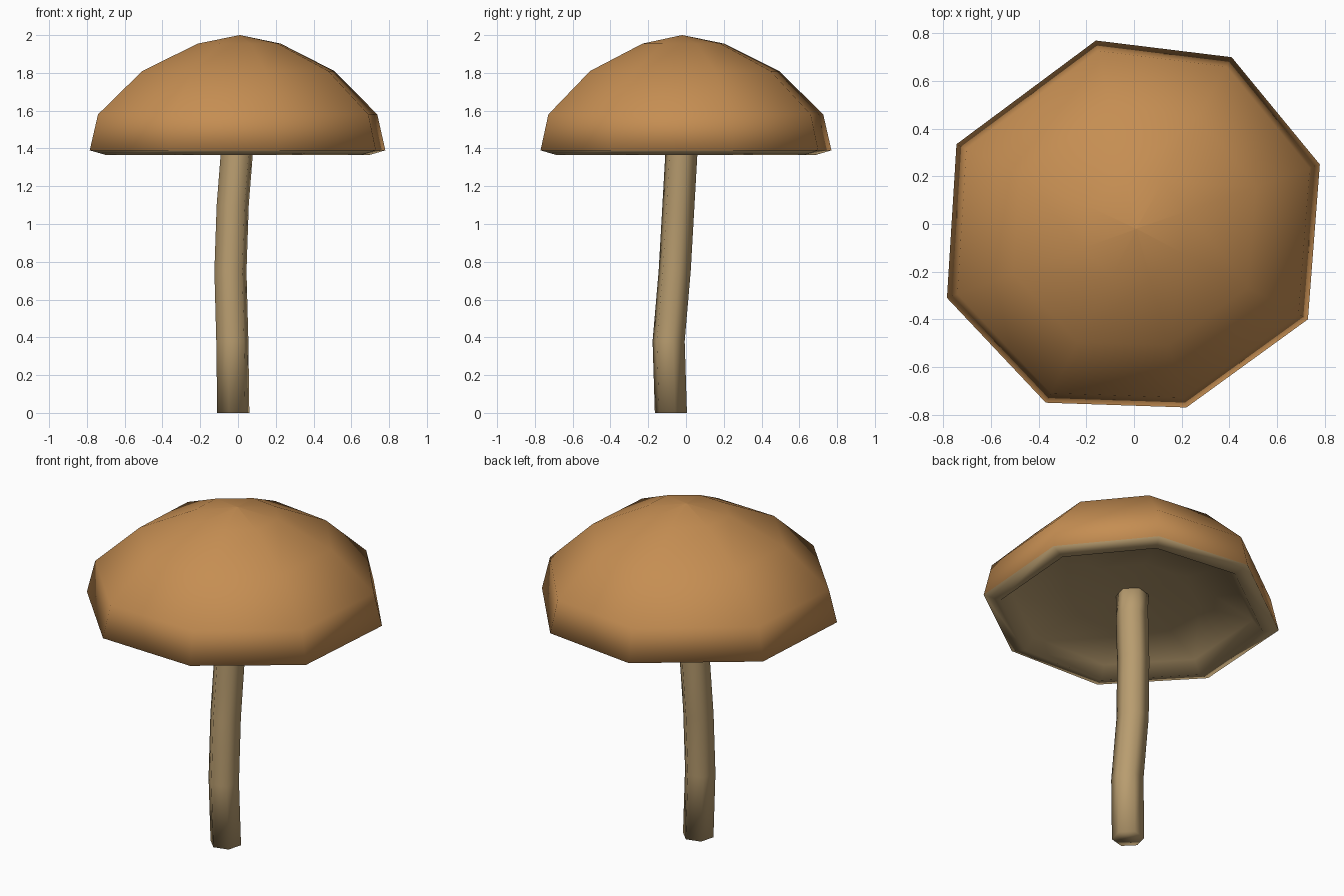
import bpy
import bmesh
import math

cube = bpy.data.objects.get("Cube")
if cube:
    bpy.data.objects.remove(cube)


def material(name, colour):
    m = bpy.data.materials.new(name)
    m.use_nodes = True
    m.diffuse_color = (*colour, 1)
    m.node_tree.nodes["Principled BSDF"].inputs["Base Color"].default_value = (*colour, 1)
    return m


cap_brown = material("cap orange brown", (0.56, 0.27, 0.085))
stem_tan = material("stem tan", (0.48, 0.335, 0.16))


def loft(name, rings, materials, split=None):
    """Bridge equal rings of points, close both ends; rings below split use the first material."""
    bm = bmesh.new()
    loops = [[bm.verts.new(p) for p in ring] for ring in rings]
    n = len(loops[0])
    for k, (low, high) in enumerate(zip(loops, loops[1:])):
        for i in range(n):
            j = (i + 1) % n
            f = bm.faces.new((low[i], low[j], high[j], high[i]))
            f.material_index = 0 if split is None or k < split else 1
    bm.faces.new(loops[0][::-1])
    top = bm.faces.new(loops[-1])
    top.material_index = len(materials) - 1
    bmesh.ops.remove_doubles(bm, verts=bm.verts, dist=0.0001)
    bmesh.ops.recalc_face_normals(bm, faces=bm.faces)
    for f in bm.faces:
        f.smooth = True
    mesh = bpy.data.meshes.new(name)
    bm.to_mesh(mesh)
    bm.free()
    for m in materials:
        mesh.materials.append(m)
    obj = bpy.data.objects.new(name, mesh)
    bpy.context.collection.objects.link(obj)
    return obj


# Cap: uneven octagon swept through a profile from the hollow underside to the crown
outline = [(-0.16, 0.77), (-0.745, 0.335), (-0.785, -0.31), (-0.37, -0.75),
           (0.22, -0.77), (0.73, -0.40), (0.78, 0.25), (0.41, 0.70)]
profile = [(0.10, 1.49), (0.45, 1.47), (0.82, 1.43), (0.89, 1.365), (1.0, 1.39),
           (0.945, 1.58), (0.65, 1.81), (0.28, 1.955), (0.002, 2.0)]
rim = 4
rings = []
for k, (s, z) in enumerate(profile):
    shift = 1 - s if k > rim else 0
    rings.append([(x * s + 0.01 * shift, y * s - 0.02 * shift, z) for x, y in outline])
loft("mushroom_cap", rings, [stem_tan, cap_brown], split=rim)

# Stem: six-sided tube along a gently bent path
path = [(-0.025, -0.08, 0), (-0.03, -0.092, 0.38), (-0.04, -0.06, 0.75),
        (-0.028, -0.04, 1.1), (-0.007, -0.025, 1.365), (0, -0.015, 1.52)]
radius = 0.088
angles = [math.radians(15 + 60 * i) for i in range(6)]
loft("mushroom_stem",
     [[(x + radius * math.cos(a), y + radius * math.sin(a), z) for a in angles]
      for x, y, z in path], [stem_tan])
